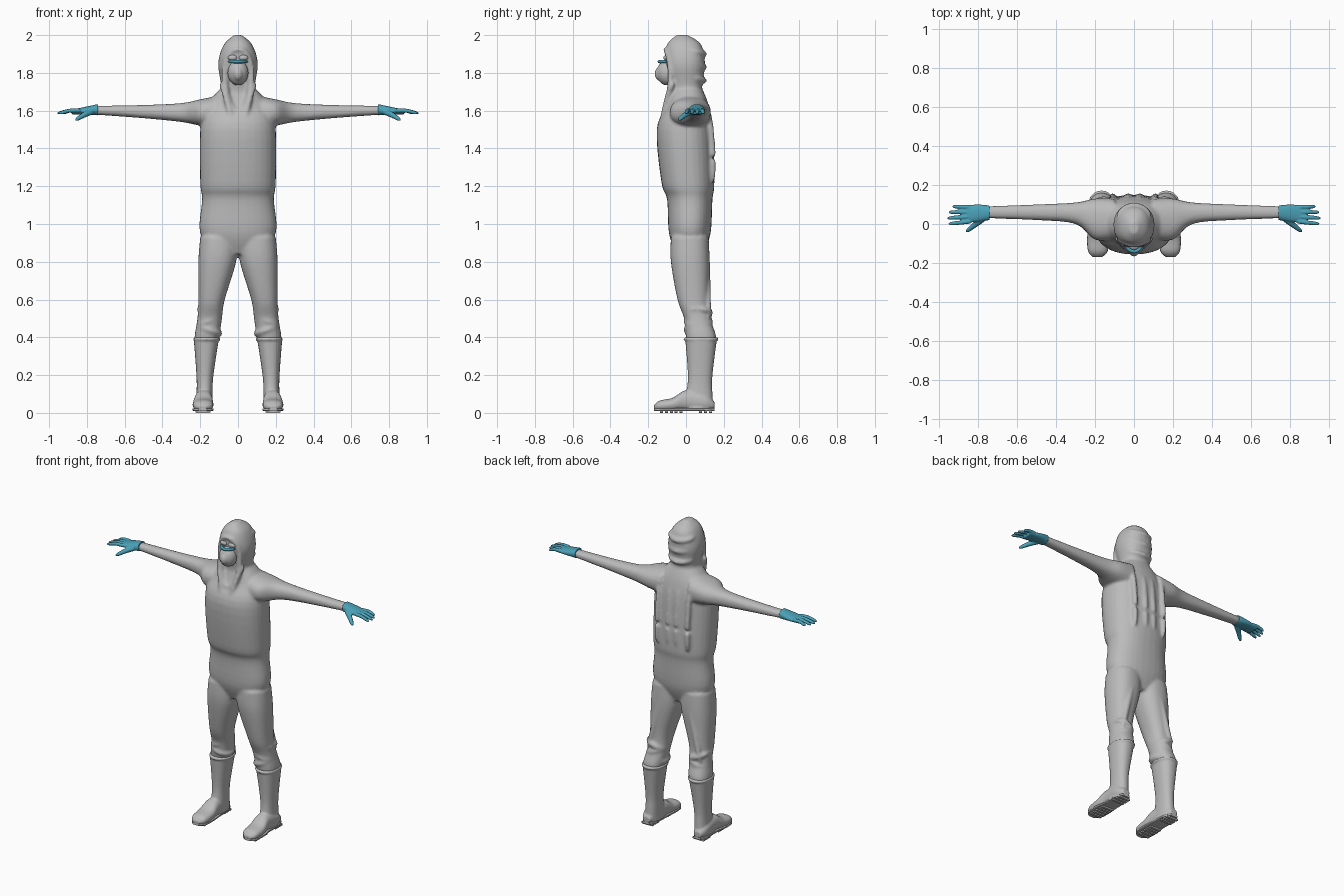
import bpy, bmesh
from math import sin, cos, pi, tau, copysign
from mathutils import Vector

cube = bpy.data.objects.get("Cube")
if cube:
    bpy.data.objects.remove(cube, do_unlink=True)


def material(name, rgb):
    mat = bpy.data.materials.new(name)
    mat.use_nodes = True
    mat.diffuse_color = (*rgb, 1)
    shader = next(n for n in mat.node_tree.nodes if n.type == "BSDF_PRINCIPLED")
    shader.inputs["Base Color"].default_value = (*rgb, 1)
    return mat


GREY = material("suit grey", (.5, .5, .5))
TEAL = material("glove teal", (.07, .36, .48))


def spline(rows, steps):
    """Smooth curve through rows of numbers."""
    points = [Vector(row) for row in rows]
    points = [points[0], *points, points[-1]]
    curve = []
    for a, b, c, d in zip(points, points[1:], points[2:], points[3:]):
        for i in range(steps):
            t = i / steps
            curve.append(b + t * (c - a + t * (2 * a - 5 * b + 4 * c - d
                                               + t * (3 * b - a - 3 * c + d))) / 2)
    return curve + [points[-1]]


def circle(count):
    return [(cos(tau * k / count), sin(tau * k / count)) for k in range(count)]


def skin(bm, rings):
    """Join rings of points into a closed skin."""
    loops = [[bm.verts.new(co) for co in ring] for ring in rings]
    faces = [bm.faces.new(loops[0]), bm.faces.new(loops[-1])]
    for low, high in zip(loops, loops[1:]):
        for i in range(len(low)):
            faces.append(bm.faces.new((low[i - 1], low[i], high[i], high[i - 1])))
    bmesh.ops.recalc_face_normals(bm, faces=faces)


def loft(bm, axis, rows, side=1, power=2.3, steps=5):
    """Rows: position on the axis, then low and high limits on the other two axes."""
    def bulge(low, high, value):
        return (low + high) / 2 + (high - low) / 2 * copysign(abs(value) ** (2 / power), value)

    rings = []
    for t, a_low, a_high, b_low, b_high in spline(rows, steps):
        ring = []
        for c, s in circle(32):
            a, b = bulge(a_low, a_high, c), bulge(b_low, b_high, s)
            x, y, z = {"x": (t, a, b), "y": (a, t, b), "z": (a, b, t)}[axis]
            ring.append((x * side, y, z))
        rings.append(ring)
    skin(bm, rings)


def tube(bm, points, start_radius, end_radius=None, side=1):
    """Round-ended tube along a smooth path."""
    end_radius = end_radius or start_radius
    path = [Vector((p.x * side, p.y, p.z)) for p in spline(points, 6)]
    last = len(path) - 1
    rings = []
    for i, p in enumerate(path):
        t = i / last
        radius = (start_radius + (end_radius - start_radius) * t) * max(.4, 1 - (2 * t - 1) ** 8)
        turn = (path[min(i + 1, last)] - path[max(i - 1, 0)]).to_track_quat("Z", "Y")
        rings.append([p + turn @ Vector((radius * c, radius * s, 0)) for c, s in circle(12)])
    skin(bm, rings)


def arc(centre, rx, ry, start, end, tilt=0, sag=0):
    """Points on part of a level ellipse that may lean sideways or sag at the back."""
    x, y, z = centre
    angles = [start + (end - start) * k / 12 for k in range(13)]
    return [(x + rx * cos(a), y + ry * sin(a), z + tilt * cos(a) - sag * sin(a)) for a in angles]


def ball(bm, centre, radii):
    made = bmesh.ops.create_uvsphere(bm, u_segments=32, v_segments=16, radius=1)
    for v in made["verts"]:
        v.co = Vector(c + r * x for c, r, x in zip(centre, radii, v.co))


def finish(name, bm, mat, voxel=None, mirror=False, smooth=True):
    """Make the object; a voxel size fuses its overlapping pieces into one skin."""
    mesh = bpy.data.meshes.new(name)
    bm.to_mesh(mesh)
    bm.free()
    mesh.materials.append(mat)
    for face in mesh.polygons:
        face.use_smooth = smooth
    ob = bpy.data.objects.new(name, mesh)
    bpy.context.collection.objects.link(ob)
    if voxel:
        fuse = ob.modifiers.new("fuse", "REMESH")
        fuse.mode = "VOXEL"
        fuse.voxel_size = voxel
        fuse.use_smooth_shade = True
        soften = ob.modifiers.new("soften", "SMOOTH")
        soften.factor = .5
        soften.iterations = 3
    if mirror:
        ob.modifiers.new("other side", "MIRROR")


# Torso and hood of the coverall: height, half width, front, back
suit = bmesh.new()
torso = [(.84, .1, -.05, .09), (.95, .2, -.09, .13), (1.13, .19, -.1, .14), (1.22, .2, -.13, .15),
         (1.5, .2, -.155, .14), (1.63, .165, -.1, .12), (1.73, .08, -.07, .08)]
hood = [(1.64, .12, -.09, .1), (1.72, .09, -.08, .085), (1.85, .105, -.11, .1),
        (1.95, .075, -.1, .08), (2, .02, -.05, .01)]
for rows in (torso, hood):
    loft(suit, "z", [(z, -half, half, front, back) for z, half, front, back in rows])

# Limbs and cloth folds, fused with the torso
arm = [(.1, -.08, .13, 1.5, 1.68), (.2, -.08, .13, 1.52, 1.66), (.3, 0, .11, 1.54, 1.64),
       (.5, .02, .1, 1.56, 1.63), (.77, .03, .09, 1.58, 1.625)]
leg = [(.93, 0, .2, -.08, .12), (.8, .01, .21, -.08, .125), (.6, .07, .21, -.045, .12),
       (.5, .085, .215, -.01, .13), (.4, .1, .23, 0, .16), (.35, .12, .22, .02, .14)]
collar = [(.09, -.07, 1.75), (.06, -.1, 1.66), (.01, -.145, 1.45)]
rim = []
for k in range(13):
    a = pi * k / 12
    drop = .125 if k < 6 else .2
    rim.append((.072 * sin(a), -.117 + .035 * sin(a), 1.8 + drop * cos(a)))
folds = [collar, rim, [(.1, .11, .85), (.19, .12, .5)]]
folds += [[(x, .12, 1.6), (x, .14, 1.4), (x, .14, 1.22)] for x in (.03, .11)]
folds += [arc((.155, .065, .44 + .045 * k), .056, .062, 0, tau, tilt=.02 * (-1) ** k)
          for k in range(3)]
for side in (1, -1):
    loft(suit, "x", arm, side)
    loft(suit, "z", leg, side)
    for path in folds:
        tube(suit, path, .016, side=side)
for z in (1.79, 1.86, 1.93):
    tube(suit, arc((0, 0, z), .09, .095, .1 * pi, .9 * pi, sag=.03), .015)
finish("hooded_coverall", suit, GREY, voxel=.009)

# Breathing mask with a snout, goggles and a nose strip
mask = bmesh.new()
ball(mask, (0, -.1, 1.8), (.055, .056, .066))
ball(mask, (0, -.13, 1.795), (.03, .036, .04))
finish("face_mask", mask, GREY, voxel=.005)
goggles = bmesh.new()
for side in (1, -1):
    ball(goggles, (side * .028, -.103, 1.88), (.026, .016, .016))
finish("goggles", goggles, GREY)
strip = bmesh.new()
tube(strip, [(x, -.141 + .04 * (x / .05) ** 2, 1.86) for x in (-.05, -.025, 0, .025, .05)], .009)
finish("nose_strip", strip, TEAL)

# Gloves: palm, four fingers and thumb
glove = bmesh.new()
loft(glove, "x", [(.74, .02, .095, 1.575, 1.635), (.81, .01, .1, 1.58, 1.62),
                  (.88, .01, .09, 1.58, 1.605)])
for i in range(4):
    knuckle, tip = .014 + .024 * i, .03 * i
    reach = .957 - .007 * (i - 1) ** 2
    tube(glove, [(.83, knuckle, 1.6), (.89, (knuckle + tip) / 2, 1.6), (reach, tip, 1.585)],
         .0125, .009)
tube(glove, [(.765, .035, 1.6), (.81, 0, 1.58), (.86, -.04, 1.55)], .02, .01)
finish("gloves", glove, TEAL, voxel=.004, mirror=True)

# Rubber boots: shaft, foot and rolled top
boot = bmesh.new()
shaft = [(.4, .1, .235, -.005, .165), (.2, .13, .22, .01, .14), (.1, .135, .22, 0, .14),
         (.02, .135, .23, -.02, .145)]
foot = [(.15, .16, .21, .02, .06), (.1, .14, .23, .01, .1), (0, .135, .23, .01, .12),
        (-.07, .13, .24, .01, .08), (-.14, .135, .235, .01, .065), (-.17, .165, .21, .02, .04)]
loft(boot, "z", shaft)
loft(boot, "y", foot)
tube(boot, arc((.167, .08, .39), .067, .085, 0, tau), .008)
finish("boots", boot, GREY, voxel=.006, mirror=True)

# Treaded soles with a gap at the arch
sole = bmesh.new()
loft(sole, "y", [(y, inner, outer, .01, .025) for y, inner, outer, *rest in foot], power=6)
for k in range(11):
    if k not in (3, 4, 5):
        y = .13 - .026 * k
        loft(sole, "y", [(y + d, .145, .226, 0, .015) for d in (.008, -.008)], power=8, steps=1)
finish("boot_soles", sole, GREY, mirror=True, smooth=False)
